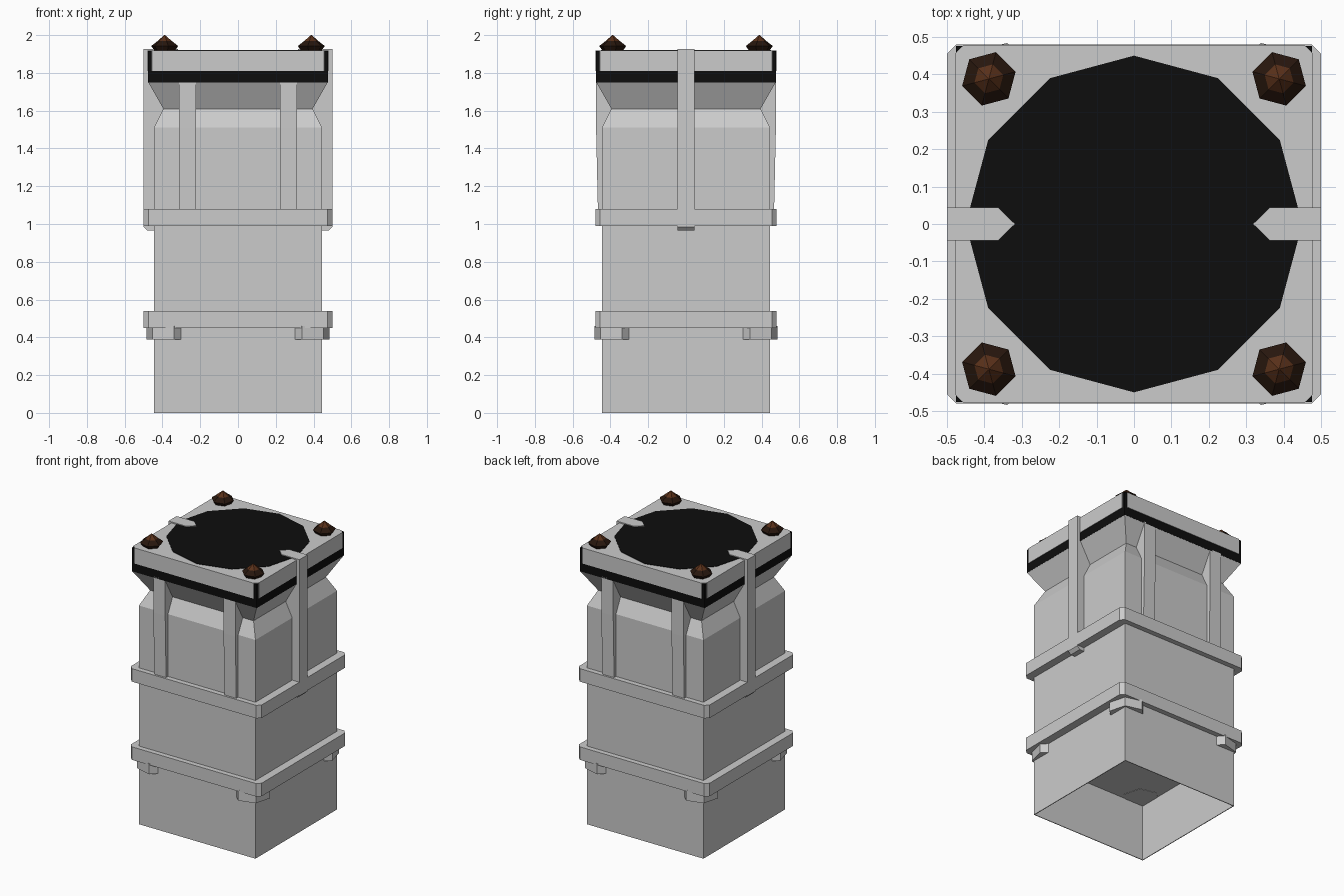
import bpy, bmesh, math

if "Cube" in bpy.data.objects:
    bpy.data.objects.remove(bpy.data.objects["Cube"])

def material(name, rgb):
    m = bpy.data.materials.new(name)
    m.diffuse_color = (*rgb, 1)
    m.use_nodes = True
    m.node_tree.nodes["Principled BSDF"].inputs["Base Color"].default_value = m.diffuse_color
    return m

black = material("black", (0.004, 0.004, 0.004))
rim_brown = material("dark_brown", (0.02, 0.008, 0.004))
tip_brown = material("warm_brown", (0.1, 0.03, 0.01))

def finish(name, bm, mats=()):
    bmesh.ops.recalc_face_normals(bm, faces=bm.faces)
    me = bpy.data.meshes.new(name)
    bm.to_mesh(me)
    bm.free()
    for m in mats:
        me.materials.append(m)
    ob = bpy.data.objects.new(name, me)
    bpy.context.collection.objects.link(ob)
    return ob

def loft(name, rings, mats=(), tip_from=None):
    """Join equal-length rings of 3D points and cap both ends."""
    bm = bmesh.new()
    vs = [[bm.verts.new(p) for p in r] for r in rings]
    n = len(vs[0])
    for k, (a, b) in enumerate(zip(vs, vs[1:])):
        for i in range(n):
            f = bm.faces.new((a[i], a[(i + 1) % n], b[(i + 1) % n], b[i]))
            if tip_from is not None and k >= tip_from:
                f.material_index = 1
    bm.faces.new(vs[0][::-1])
    f = bm.faces.new(vs[-1])
    if tip_from is not None:
        f.material_index = 1
    return finish(name, bm, mats)

def square(h, z):
    return [(-h, -h, z), (h, -h, z), (h, h, z), (-h, h, z)]

def cut_rect(x, y, c, z):
    return [(-x + c, -y, z), (x - c, -y, z), (x, -y + c, z), (x, y - c, z),
            (x - c, y, z), (-x + c, y, z), (-x, y - c, z), (-x, -y + c, z)]

def hexagon(cx, cy, sx, sy, r, z):
    # slightly turned hexagon, mirrored into each quadrant
    pts = []
    for i in range(6):
        a = math.radians(15 + 60 * i)
        pts.append((sx * (cx - r * math.cos(a)), sy * (cy + r * math.sin(a)), z))
    return pts

# Body: hollow foot, straight shaft, pinched neck, flared collar
loft("body", [square(0.44, 0.39), square(0.44, 0.0), square(0.445, 0.0), square(0.445, 1.51),
              square(0.395, 1.61), square(0.475, 1.75)])

# Two bands around the shaft
for name, z in (("lower_band", 0.45), ("middle_band", 0.99)):
    loft(name, [cut_rect(0.5, 0.48, 0.025, z), cut_rect(0.5, 0.48, 0.025, z + 0.09)])

# Black cap core with grey chamfered plate around it
loft("cap_core", [square(0.476, 1.75), square(0.476, 1.915)], [black])
loft("cap_plate", [cut_rect(0.479, 0.479, 0.025, 1.81), cut_rect(0.479, 0.479, 0.025, 1.918)])

# Twelve-sided black top panel
def dodecagon(z):
    return [(0.45 * math.cos(i * math.pi / 6), 0.45 * math.sin(i * math.pi / 6), z)
            for i in range(12)]
loft("top_panel", [dodecagon(1.90), dodecagon(1.921)], [black])

# Side straps with pointed tongues over the top
for s, side in ((-1, "left"), (1, "right")):
    prof = [(0.38, 0.965), (0.48, 0.965), (0.5, 0.985), (0.5, 1.926), (0.38, 1.926)]
    loft(side + "_strap", [[(s * x, y, z) for x, z in prof] for y in (-0.044, 0.044)])
    tongue = [(0.4, -0.044), (0.4, 0.044), (0.363, 0.044), (0.318, 0), (0.363, -0.044)]
    loft(side + "_tongue", [[(s * x, y, z) for x, y in tongue] for z in (1.90, 1.926)])

# Upright ribs on front and back
for s, side in ((-1, "front"), (1, "back")):
    for t in (-1, 1):
        prof = [(0.37, 1.06), (0.466, 1.06), (0.476, 1.51), (0.476, 1.76), (0.37, 1.76)]
        loft(side + "_rib", [[(x, s * y, z) for y, z in prof]
                             for x in (t * 0.223, t * 0.313)])

# Corner bolts on the cap and hexagonal lugs under the lower band
for sx in (-1, 1):
    for sy in (-1, 1):
        loft("corner_bolt", [hexagon(0.388, 0.388, sx, sy, r, z) for r, z in
                             ((0.05, 1.91), (0.074, 1.942), (0.04, 1.968), (0.002, 2.0))],
             [rim_brown, tip_brown], 2)
        loft("corner_lug", [hexagon(0.37, 0.37, sx, sy, 0.118, z) for z in (0.388, 0.46)])
